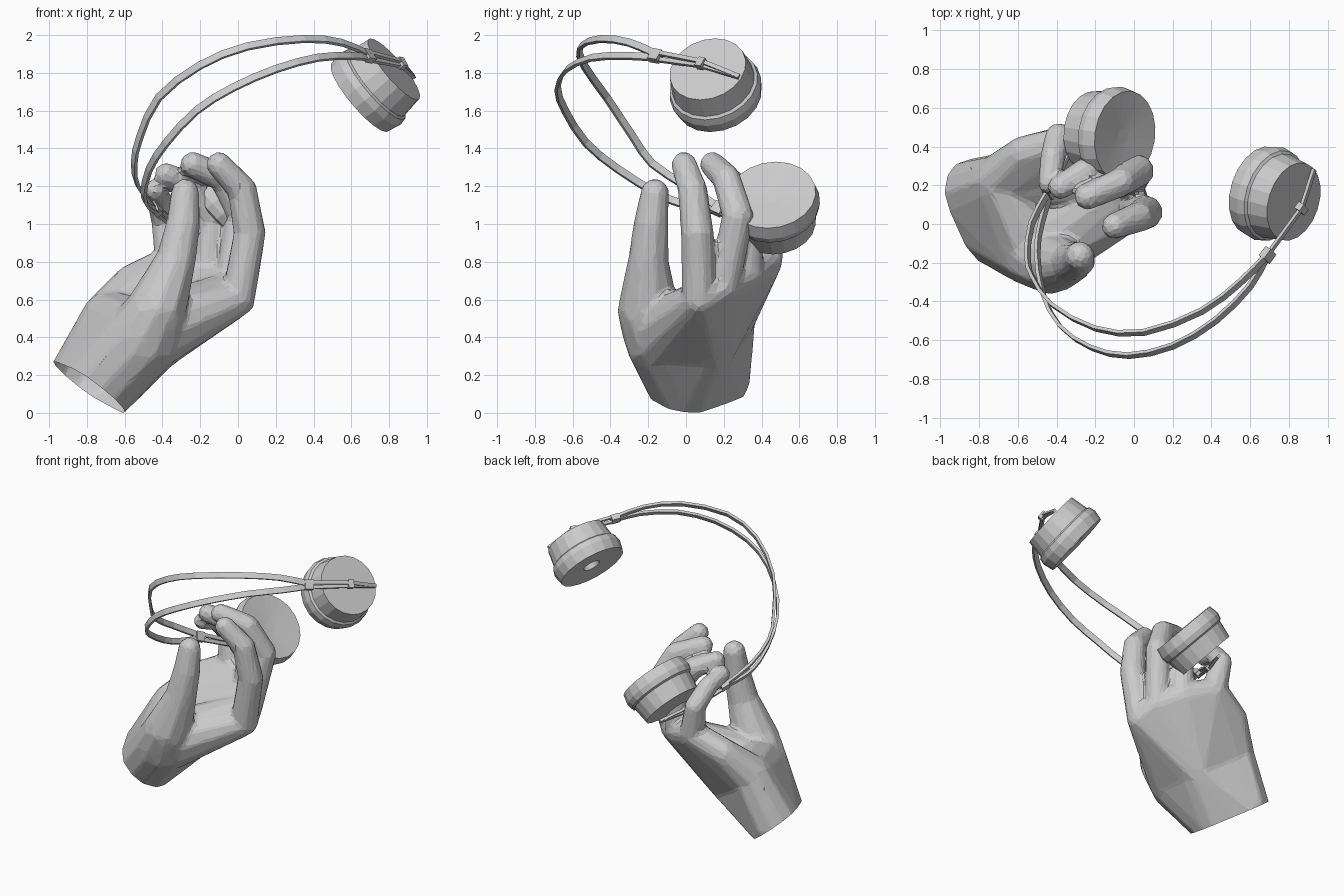
import bpy, bmesh, math
from mathutils import Vector

cube = bpy.data.objects.get("Cube")
if cube:
    bpy.data.objects.remove(cube)


def make_material(name, value):
    m = bpy.data.materials.new(name)
    m.use_nodes = True
    col = (value, value, value, 1)
    m.diffuse_color = col
    m.node_tree.nodes["Principled BSDF"].inputs["Base Color"].default_value = col
    return m


GREY = make_material("clay grey", 0.6)


def from_bmesh(name, bm):
    bmesh.ops.recalc_face_normals(bm, faces=bm.faces)
    me = bpy.data.meshes.new(name)
    bm.to_mesh(me)
    bm.free()
    me.materials.append(GREY)
    ob = bpy.data.objects.new(name, me)
    bpy.context.scene.collection.objects.link(ob)
    return ob


def add_hull(target, balls):
    """Convex skin around balls (x, y, z, radius), added to the target bmesh."""
    bm = bmesh.new()
    for x, y, z, r in balls:
        ret = bmesh.ops.create_icosphere(bm, subdivisions=2, radius=r)
        bmesh.ops.translate(bm, verts=ret["verts"], vec=(x, y, z))
    ret = bmesh.ops.convex_hull(bm, input=bm.verts[:])
    junk = {v for v in ret["geom_interior"] if isinstance(v, bmesh.types.BMVert)}
    junk |= {v for v in bm.verts if not v.link_faces}
    bmesh.ops.delete(bm, geom=list(junk), context="VERTS")
    # drop leftover sphere faces that ended up inside the skin
    hull_faces = {f for f in ret["geom"] if isinstance(f, bmesh.types.BMFace) and f.is_valid}
    extra = [f for f in bm.faces if f not in hull_faces]
    if extra:
        bmesh.ops.delete(bm, geom=extra, context="FACES")
    bmesh.ops.recalc_face_normals(bm, faces=bm.faces)
    me = bpy.data.meshes.new("tmp")
    bm.to_mesh(me)
    bm.free()
    target.from_mesh(me)
    bpy.data.meshes.remove(me)


# Hand landmarks: wrist, heel, knuckles and thumb root
wrist_a, wrist_b = (-.75, 0, .12, .195), (-.83, .16, .17, .18)
thumb_heel, little_heel = (-.5, -.13, .4, .205), (-.68, .22, .5, .15)
back_mid, palm_edge = (-.45, .12, .35, .145), (-.56, .36, .69, .1)
k1, k2 = (0, .07, .6, .093), (-.04, .2, .67, .088)
k3, k4 = (-.16, .32, .73, .088), (-.35, .42, .8, .092)
thumb_root, web = (-.43, -.2, .54, .165), (-.3, -.12, .46, .09)

hand = bmesh.new()
for group in ([wrist_a, wrist_b, thumb_heel, little_heel, back_mid],
              [back_mid, thumb_heel, k1, k2], [back_mid, k2, k3, little_heel],
              [back_mid, little_heel, k3, k4], [little_heel, palm_edge, k4],
              [thumb_heel, thumb_root], [web, k1, thumb_heel]):
    add_hull(hand, group)

# Fingers and thumb as chains of tapered segments
chains = (
    [thumb_root, (-.33, -.2, .8, .11), (-.29, -.185, 1.0, .093), (-.28, -.165, 1.165, .077)],
    [k1, (.062, .06, .95, .088), (.022, .035, 1.18, .08), (-.1, -.01, 1.315, .069)],
    [k2, (.02, .275, 1.04, .086), (-.07, .215, 1.24, .077), (-.24, .14, 1.315, .069)],
    [k3, (-.14, .33, 1.02, .078), (-.25, .27, 1.2, .073), (-.38, .19, 1.262, .064)],
    [k4, (-.39, .45, 1.02, .072), (-.42, .34, 1.14, .066), (-.44, .21, 1.18, .058)],
)
for chain in chains:
    for a, b in zip(chain, chain[1:]):
        add_hull(hand, [a, b])
blend = from_bmesh("hand_blend", hand)

# Fuse the hand and reduce it to broad facets
mod = blend.modifiers.new("fuse", "REMESH")
mod.mode, mod.voxel_size = "VOXEL", .016
mod.use_smooth_shade = False
mod = blend.modifiers.new("soften", "SMOOTH")
mod.factor, mod.iterations = .5, 4
mod = blend.modifiers.new("facets", "DECIMATE")
mod.ratio = .07

# Cut the wrist open along a slanted plane
fused = blend.evaluated_get(bpy.context.evaluated_depsgraph_get())
shell = bmesh.new()
shell.from_mesh(fused.to_mesh())
bpy.data.objects.remove(blend)
bmesh.ops.bisect_plane(shell, geom=shell.verts[:] + shell.edges[:] + shell.faces[:],
                       plane_co=(-.79, .08, .138), plane_no=(.62, .13, .79), clear_inner=True)
from_bmesh("hand", shell)


def ear_cup(name, outer_centre, outward, inner):
    """Revolved cup; profile is (depth from the outer face, radius)."""
    profile = [(0, .208), (.12, .225), (.13, .24), (.17, .25), (.24, .235)] + inner
    n = 20
    bm = bmesh.new()
    rings = [[bm.verts.new((r * math.cos(math.tau * i / n), r * math.sin(math.tau * i / n), -d))
              for i in range(n)] for d, r in profile]
    for a, b in zip(rings, rings[1:]):
        for i in range(n):
            j = (i + 1) % n
            bm.faces.new((a[i], a[j], b[j], b[i]))
    bm.faces.new(rings[0])
    bm.faces.new(rings[-1])
    ob = from_bmesh(name, bm)
    ob.rotation_euler = Vector(outward).to_track_quat("Z", "Y").to_euler()
    ob.location = outer_centre
    return ob


# One cushion has a small speaker hole, the other a plain shallow dish
ear_cup("left_ear_cup", (.825, .115, 1.82), (.74, -.24, .62), [(.23, .06), (.18, .05)])
ear_cup("right_ear_cup", (-.225, .48, .995), (-.74, .11, -.66), [(.225, .04)])


def sweep(name, points, wide_axis, width, thick):
    """Flat strip of rectangular section along a path."""
    pts = [Vector(p) for p in points]
    bm = bmesh.new()
    rings = []
    for i, p in enumerate(pts):
        along = (pts[min(i + 1, len(pts) - 1)] - pts[max(i - 1, 0)]).normalized()
        w = Vector(wide_axis)
        w = (w - along * w.dot(along)).normalized()
        t = along.cross(w)
        rings.append([bm.verts.new(p + w * width * a + t * thick * b)
                      for a, b in ((-1, -1), (1, -1), (1, 1), (-1, 1))])
    for a, b in zip(rings, rings[1:]):
        for i in range(4):
            j = (i + 1) % 4
            bm.faces.new((a[i], a[j], b[j], b[i]))
    bm.faces.new(rings[0])
    bm.faces.new(rings[-1])
    return from_bmesh(name, bm)


def refine(points):
    """Insert one smooth midpoint between neighbours."""
    p = [Vector(q) for q in points]
    p = [2 * p[0] - p[1]] + p + [2 * p[-1] - p[-2]]
    out = []
    for a, b, c, d in zip(p, p[1:], p[2:], p[3:]):
        out += [b, (9 * (b + c) - a - d) / 16]
    return out + [p[-2]]


# Twin headband strands, wide across the plane of the arc
ARC_NORMAL = (-.44, .48, .8)
upper = [(.69, -.16, 1.9), (.55, -.3, 1.96), (.35, -.45, 1.98), (.05, -.56, 1.94),
         (-.2, -.54, 1.84), (-.42, -.42, 1.67), (-.52, -.28, 1.46),
         (-.55, -.18, 1.32), (-.53, 0, 1.2), (-.44, .17, 1.09)]
lower = [(.69, -.16, 1.88), (.6, -.32, 1.89), (.42, -.5, 1.88), (.2, -.63, 1.82),
         (-.03, -.68, 1.72), (-.22, -.64, 1.6), (-.38, -.53, 1.43),
         (-.47, -.36, 1.29), (-.5, -.15, 1.16), (-.48, 0, 1.1), (-.43, .17, 1.07)]
for name, path in (("upper_headband", upper), ("lower_headband", lower)):
    sweep(name, refine(path), ARC_NORMAL, .02, .009)


def yoke(side, joint, pivot, tip):
    """Joint collar, forked arm and pivot holding one cup."""
    j, p, t = Vector(joint), Vector(pivot), Vector(tip)
    axis = (p - j).normalized()
    sweep(side + "_collar", [j - axis * .03, j + axis * .03], ARC_NORMAL, .033, .02)
    offset = axis.cross(Vector((0, 0, 1))).normalized().cross(axis) * .018
    for name, s in (("upper", 1), ("lower", -1)):
        sweep(f"{side}_{name}_arm", [j + offset * s, p + offset * s * .6, t],
              ARC_NORMAL, .012, .009)
    sweep(side + "_pivot", [p - axis * .02, p + axis * .02], ARC_NORMAL, .028, .02)


yoke("left", (.69, -.16, 1.89), (.865, .08, 1.85), (.93, .28, 1.78))
yoke("right", (-.435, .17, 1.08), (-.3, .43, .96), (-.22, .62, .93))
